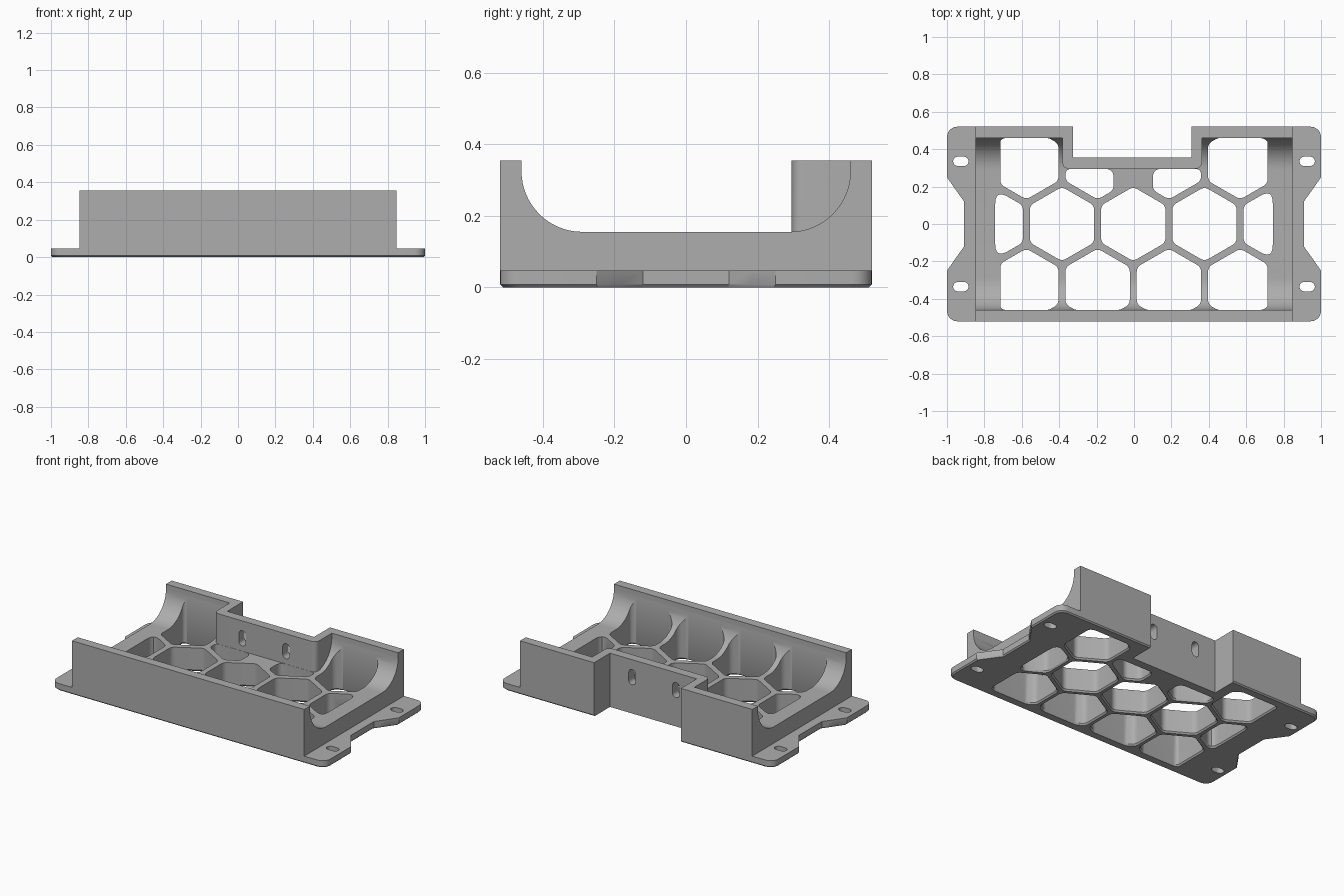
import bpy, bmesh, math
from mathutils import Vector, Matrix

if "Cube" in bpy.data.objects:
    bpy.data.objects.remove(bpy.data.objects["Cube"], do_unlink=True)

grey = bpy.data.materials.new("plain grey")
grey.use_nodes = True
grey.diffuse_color = (0.42, 0.42, 0.42, 1)
grey.node_tree.nodes["Principled BSDF"].inputs["Base Color"].default_value = grey.diffuse_color

TOP, FLOOR, PLATE = 0.355, 0.155, 0.047
HALF_X, HALF_Y, INNER_Y = 0.848, 0.52, 0.46
NOTCH_X = -0.01


def clip(poly, axis, limit, sign):
    """Keep the part of a polygon where sign * (coordinate - limit) <= 0."""
    out = []
    for i, a in enumerate(poly):
        b = poly[(i + 1) % len(poly)]
        da, db = sign * (a[axis] - limit), sign * (b[axis] - limit)
        if da <= 0:
            out.append(a)
        if da * db < 0:
            out.append(a.lerp(b, da / (da - db)))
    return out


def rounded(poly, radius, steps=6):
    """Round every corner of a polygon."""
    out = []
    for i, p in enumerate(poly):
        a, b = poly[i - 1] - p, poly[(i + 1) % len(poly)] - p
        t = min(radius / math.tan(a.angle(b) / 2), 0.48 * a.length, 0.48 * b.length)
        start, end = p + a.normalized() * t, p + b.normalized() * t
        for k in range(steps + 1):
            s = k / steps
            out.append(start.lerp(p, s).lerp(p.lerp(end, s), s))
    return out


def rect(x0, x1, y0, y1):
    return [Vector(p) for p in ((x0, y0), (x1, y0), (x1, y1), (x0, y1))]


def add_prism(bm, poly, levels):
    """Stack the outline at (height, outward offset) levels."""
    mid = sum(poly, Vector((0, 0))) / len(poly)
    half = [max(abs(p[i] - mid[i]) for p in poly) for i in (0, 1)]
    rings = []
    for z, grow in levels:
        sx, sy = 1 + grow / half[0], 1 + grow / half[1]
        rings.append([bm.verts.new((mid.x + (p.x - mid.x) * sx,
                                    mid.y + (p.y - mid.y) * sy, z)) for p in poly])
    bm.faces.new(rings[0])
    bm.faces.new(rings[-1])
    n = len(poly)
    for low, high in zip(rings, rings[1:]):
        for i in range(n):
            j = (i + 1) % n
            bm.faces.new((low[i], low[j], high[j], high[i]))


def solid(name, polys, levels, matrix=None):
    bm = bmesh.new()
    for poly in polys:
        add_prism(bm, poly, levels)
    if matrix:
        bm.transform(matrix)
    bmesh.ops.remove_doubles(bm, verts=bm.verts, dist=1e-5)
    bmesh.ops.recalc_face_normals(bm, faces=bm.faces)
    mesh = bpy.data.meshes.new(name)
    bm.to_mesh(mesh)
    bm.free()
    mesh.materials.append(grey)
    obj = bpy.data.objects.new(name, mesh)
    bpy.context.collection.objects.link(obj)
    return obj


def combine(target, tool, operation):
    mod = target.modifiers.new(operation.lower(), "BOOLEAN")
    mod.operation, mod.object, mod.solver = operation, tool, "EXACT"
    bpy.context.view_layer.objects.active = target
    bpy.ops.object.modifier_apply(modifier=mod.name)
    bpy.data.objects.remove(tool, do_unlink=True)


# Tray block
tray = solid("honeycomb_tray", [rect(-HALF_X, HALF_X, -HALF_Y, HALF_Y)], [(0.02, 0), (TOP, 0)])

# Trough with rounded lower corners, running the whole length
r = 0.17
half = [Vector((INNER_Y, TOP + 0.1))]
for k in range(17):
    a = math.radians(90 * k / 16)
    half.append(Vector((INNER_Y - r + r * math.cos(a), FLOOR + r - r * math.sin(a))))
profile = half + [Vector((-p.x, p.y)) for p in reversed(half)]
along_x = Matrix(((0, 0, 1, 0), (1, 0, 0, 0), (0, 1, 0, 0), (0, 0, 0, 1)))
combine(tray, solid("trough", [profile], [(-1.2, 0), (1.2, 0)], along_x), "DIFFERENCE")

# Wall wrapped around the rear notch
wall = rounded(rect(NOTCH_X - 0.373, NOTCH_X + 0.373, 0.295, 0.7), 0.04)
wall = clip(wall, 1, 0.5, 1)
combine(tray, solid("notch_wall", [wall], [(0.02, 0), (TOP, 0)]), "UNION")

# Mounting plate with waisted ends and a chamfered lower edge
corner = 0.055
plate = []
for sx, sy in ((1, -1), (1, 1), (-1, 1), (-1, -1)):
    arc = [Vector((sx * (1 - corner + corner * math.sin(math.radians(a))),
                   sy * (HALF_Y - corner + corner * math.cos(math.radians(a)))))
           for a in range(0, 91, 15)]
    arc += [Vector((sx, sy * 0.25)), Vector((sx * 0.955, sy * 0.185)), Vector((sx * 0.908, sy * 0.12))]
    plate += arc if sx * sy < 0 else arc[::-1]
combine(tray, solid("mounting_plate", [plate], [(0, -0.008), (0.008, 0), (PLATE, 0)]), "UNION")

# Rear notch through the full height
notch = rect(NOTCH_X - 0.317, NOTCH_X + 0.317, 0.355, 0.7)
combine(tray, solid("notch", [notch], [(-0.1, 0), (0.6, 0)]), "DIFFERENCE")

# Honeycomb cells, trimmed to the tray and the rear tab
pitch, apothem = 0.381, 0.172
radius = apothem / math.cos(math.radians(30))
cells = []
for row in (-1, 0, 1):
    shift = 0.5 if row else 0
    for col in ((-1.5, -0.5, 0.5, 1.5) if row else (-2, -1, 0, 1, 2)):
        cx, cy = col * pitch - 0.004, row * pitch * math.sqrt(3) / 2
        cell = [Vector((cx + radius * math.sin(math.radians(-60 * k)),
                        cy + radius * math.cos(math.radians(-60 * k)))) for k in range(6)]
        limit_x = 0.715 if row else 0.742
        cell = clip(clip(cell, 0, limit_x, 1), 0, -limit_x, -1)
        cell = clip(clip(cell, 1, 0.459, 1), 1, -0.459, -1)
        if row == 1 and abs(col) < 1:
            side = math.copysign(1, col)
            cell = clip(clip(cell, 1, 0.294, 1), 0, side * 0.105 - 0.004, -side)
        cells.append(rounded(cell, 0.045))
flare = [(-0.01, 0.008), (0, 0.008), (0.01, 0), (0.6, 0)]
combine(tray, solid("cells", cells, flare), "DIFFERENCE")


def slot(cx, cy, length, width):
    """Rounded slot outline along x."""
    pts = []
    for end in (1, -1):
        for a in range(-90, 91, 15):
            c, s = math.cos(math.radians(a)), math.sin(math.radians(a))
            pts.append(Vector((cx + end * ((length - width) / 2 + c * width / 2),
                               cy + end * s * width / 2)))
    return pts


# Screw slots in the plate ends
screws = [slot(x * 0.926, y * 0.335, 0.082, 0.05) for x in (-1, 1) for y in (-1, 1)]
combine(tray, solid("screw_slots", screws, [(-0.1, 0), (0.1, 0)]), "DIFFERENCE")

# Upright tie slots in the notch wall
upright = Matrix(((0, 1, 0, 0), (0, 0, 1, 0), (1, 0, 0, 0), (0, 0, 0, 1)))
ties = [slot(0.24, NOTCH_X + x, 0.1, 0.05) for x in (-0.165, 0.155)]
combine(tray, solid("tie_slots", ties, [(0.2, 0), (0.5, 0)], upright), "DIFFERENCE")

# Smooth curved faces, sharp edges
bpy.ops.object.select_all(action="DESELECT")
tray.select_set(True)
bpy.context.view_layer.objects.active = tray
bpy.ops.object.shade_smooth_by_angle(angle=math.radians(30))
